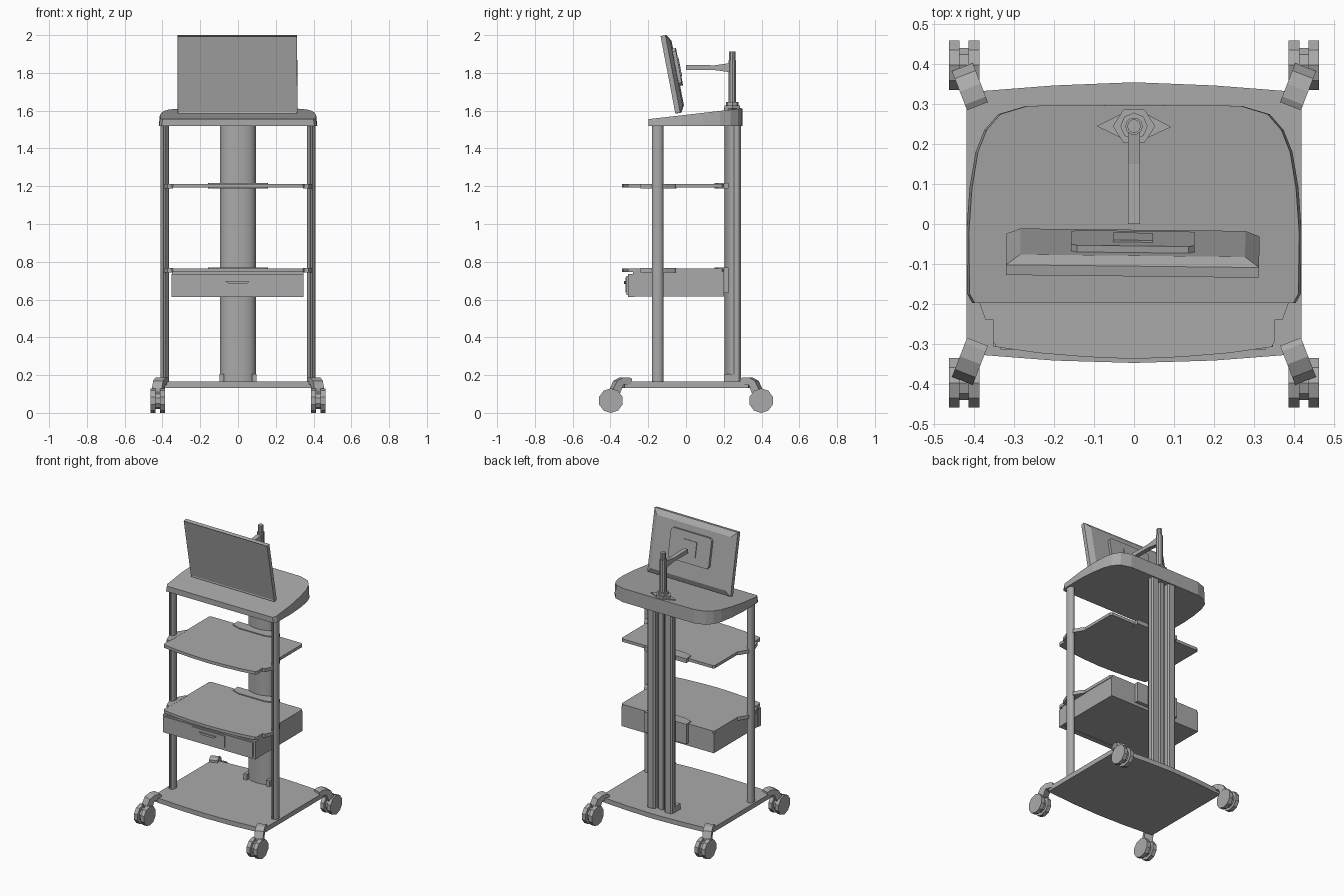
import bpy, bmesh, math
from mathutils import Matrix, Vector

if "Cube" in bpy.data.objects:
    bpy.data.objects.remove(bpy.data.objects["Cube"])

grey = bpy.data.materials.new("light grey metal")
grey.diffuse_color = (0.4, 0.4, 0.4, 1)
grey.use_nodes = True
grey.node_tree.nodes["Principled BSDF"].inputs["Base Color"].default_value = grey.diffuse_color


def finish(name, bm, smooth=False):
    bmesh.ops.recalc_face_normals(bm, faces=bm.faces)
    me = bpy.data.meshes.new(name)
    bm.to_mesh(me)
    bm.free()
    me.materials.append(grey)
    ob = bpy.data.objects.new(name, me)
    bpy.context.collection.objects.link(ob)
    if smooth:
        bpy.ops.object.select_all(action='DESELECT')
        ob.select_set(True)
        bpy.context.view_layer.objects.active = ob
        bpy.ops.object.shade_smooth_by_angle(angle=math.radians(35))
    return ob


def add_prism(bm, pts, lo, hi, place):
    """Extrude a 2D outline; place(a, b, h) gives the 3D point."""
    ends = [[bm.verts.new(place(a, b, h)) for a, b in pts] for h in (lo, hi)]
    n = len(pts)
    for e in ends:
        bm.faces.new(e)
    for i in range(n):
        j = (i + 1) % n
        bm.faces.new((ends[0][i], ends[0][j], ends[1][j], ends[1][i]))


def up(a, b, h):
    return (a, b, h)


def prism(name, pts, lo, hi, place=up, smooth=False):
    bm = bmesh.new()
    add_prism(bm, pts, lo, hi, place)
    return finish(name, bm, smooth)


def box(name, x0, x1, y0, y1, z0, z1):
    return prism(name, [(x0, y0), (x1, y0), (x1, y1), (x0, y1)], z0, z1)


def ring(cx, cy, rx, ry, n, a0=0, a1=360, closed=True):
    m = n if closed else n - 1
    return [(cx + rx * math.cos(math.radians(a0 + (a1 - a0) * i / m)),
             cy + ry * math.sin(math.radians(a0 + (a1 - a0) * i / m))) for i in range(n)]


def mirrored(pts):
    """Complete a right-hand outline with its left-hand mirror image."""
    return pts + [(-x, y) for x, y in reversed(pts) if x > 1e-6]


# base plate with bowed front and back
prism("base_plate", mirrored([(0, -.348), (.2, -.342), (.42, -.325), (.42, .33), (.2, .347), (0, .355)]), .133, .165)

# casters: bent arm, twin wheels and hub at each corner
d = Vector((.033, .085)).normalized()
arm_profile = [(0, .15), (0, .18), (.015, .188), (.05, .188), (.085, .17), (.105, .13), (.105, .10), (.07, .10),
               (.05, .15)]
for sx, side in ((-1, "left"), (1, "right")):
    for sy, end in ((-1, "front"), (1, "back")):
        prism(f"caster_arm_{end}_{side}", arm_profile, -.028, .028,
              lambda s, z, w: (sx * (.392 + d.x * s + d.y * w), sy * (.295 + d.y * s - d.x * w), z))
        for part, x0, x1, r in (("outer_wheel", .437, .464, .065), ("inner_wheel", .387, .414, .065),
                                ("hub", .41, .44, .045)):
            prism(f"caster_{part}_{end}_{side}", ring(sy * .398, .0648, r, r, 10, 18, 378), x0, x1,
                  lambda y, z, x: (sx * x, y, z))

    # grooved front post
    post = ring(0, 0, .022, .03, 15, -75, 255, False) + [(-.004, -.016), (.004, -.016)]
    prism(f"front_post_{side}", [(sx * .388 + x, -.15 + y) for x, y in post], .16, 1.53, smooth=True)

# rear column: round front, two ribs and a groove behind
col = [(.07, .25 - .0), (.095, .255), (.095, .28), (.085, .29), (.045, .29), (.035, .28), (.035, .25)]
col = ring(0, .25, .09, .047, 9, 270, 360, False) + col[1:]
prism("rear_column", mirrored(col), .16, 1.56, smooth=True)
box("column_groove_strip", -.016, .016, .245, .272, .16, 1.56)
for sx in (-1, 1):
    box("column_foot", sx * .085 - .012, sx * .085 + .012, .2, .26, .165, .205)

# sloping worktop
top = [(0, -.198), (.405, -.198), (.418, -.175), (.42, -.02), (.412, .09), (.397, .18), (.375, .235), (.34, .275),
       (.27, .296), (0, .298)]
ob = prism("worktop", mirrored(top), 1.518, 1.6)
for v in ob.data.vertices:
    if v.co.z > 1.55:
        v.co.z = 1.578 + .115 * v.co.y
        v.co.x *= .985

# two shelves, each with post brackets and a collar round the column
shelf = mirrored([(0, -.338), (.12, -.333), (.24, -.323), (.345, -.308), (.352, -.295), (.352, .19), (.34, .2),
                  (.16, .2)])
bracket = [(.345, -.05), (.36, -.06), (.392, -.115), (.392, -.185), (.372, -.24), (.345, -.24)]
collar = mirrored([(.1, .15), (.155, .17), (.16, .225), (.09, .225)])
for name, z in (("upper", 1.192), ("lower", .745)):
    prism(f"{name}_shelf", shelf, z, z + .02)
    prism(f"{name}_shelf_collar", collar, z - .003, z + .026)
    for sx, side in ((-1, "left"), (1, "right")):
        prism(f"{name}_shelf_bracket_{side}", [(sx * x, y) for x, y in bracket], z - .003, z + .021)

# drawer under the lower shelf
box("drawer_box", -.35, .348, -.28, .2, .615, .75)
box("drawer_back_bracket", -.16, .16, .19, .225, .635, .768)
box("drawer_front", -.352, .348, -.308, -.272, .613, .735)
box("drawer_front_panel", -.335, .331, -.314, -.305, .625, .725)
box("handle_plate", -.128, .122, -.319, -.31, .638, .716)
prism("drawer_handle", [(-.065, .697), (-.045, .683), (.045, .683), (.058, .693), (.058, .697)], -.327, -.317,
      lambda x, z, y: (x, y, z))

# monitor, leaning forward
W, H = .317, .417
bm = bmesh.new()
add_prism(bm, [(-W, 0), (W, 0), (W, H), (-W, H)], 0, .026, lambda x, z, y: (x, y, z))
bm.normal_update()
bmesh.ops.recalc_face_normals(bm, faces=bm.faces)
front = min(bm.faces, key=lambda f: f.calc_center_median().y)
back = max(bm.faces, key=lambda f: f.calc_center_median().y)
bmesh.ops.inset_region(bm, faces=[front], thickness=.009, depth=0)
bmesh.ops.translate(bm, verts=front.verts, vec=(0, .004, 0))
bmesh.ops.inset_region(bm, faces=[back], thickness=.05, depth=0)
bmesh.ops.translate(bm, verts=back.verts, vec=(0, .02, 0))
mount = mirrored([(.14, .14), (.155, .155), (.155, .325), (.14, .34)])
add_prism(bm, mount, .04, .063, lambda x, z, y: (x, y, z))
add_prism(bm, [(-.05, .19), (.05, .19), (.05, .29), (-.05, .29)], .06, .068, lambda x, z, y: (x, y, z))
tilt = Matrix.Translation((-.003, -.053, 1.585)) @ Matrix.Rotation(-.011, 4, 'Z') @ Matrix.Rotation(
    math.radians(10.8), 4, 'X')
bmesh.ops.transform(bm, matrix=tilt, verts=bm.verts)
finish("monitor", bm)

# monitor stand: base, pole and arm
prism("stand_plate", [(-.093, .245), (0, .2), (.093, .243), (0, .292)], 1.606, 1.614)
prism("stand_base", ring(0, .245, .053, .048, 6), 1.6, 1.628)
prism("stand_collar", ring(0, .245, .034, .034, 8), 1.62, 1.645)
prism("stand_pole", ring(0, .245, .022, .022, 10), 1.64, 1.865, smooth=True)
prism("stand_pole_tip", ring(0, .245, .017, .017, 10), 1.86, 1.912, smooth=True)
prism("monitor_arm", [(0, 1.815), (0, 1.843), (.15, 1.84), (.235, 1.852), (.235, 1.803), (.15, 1.815)], -.015, .015,
      lambda y, z, x: (x, y, z))
